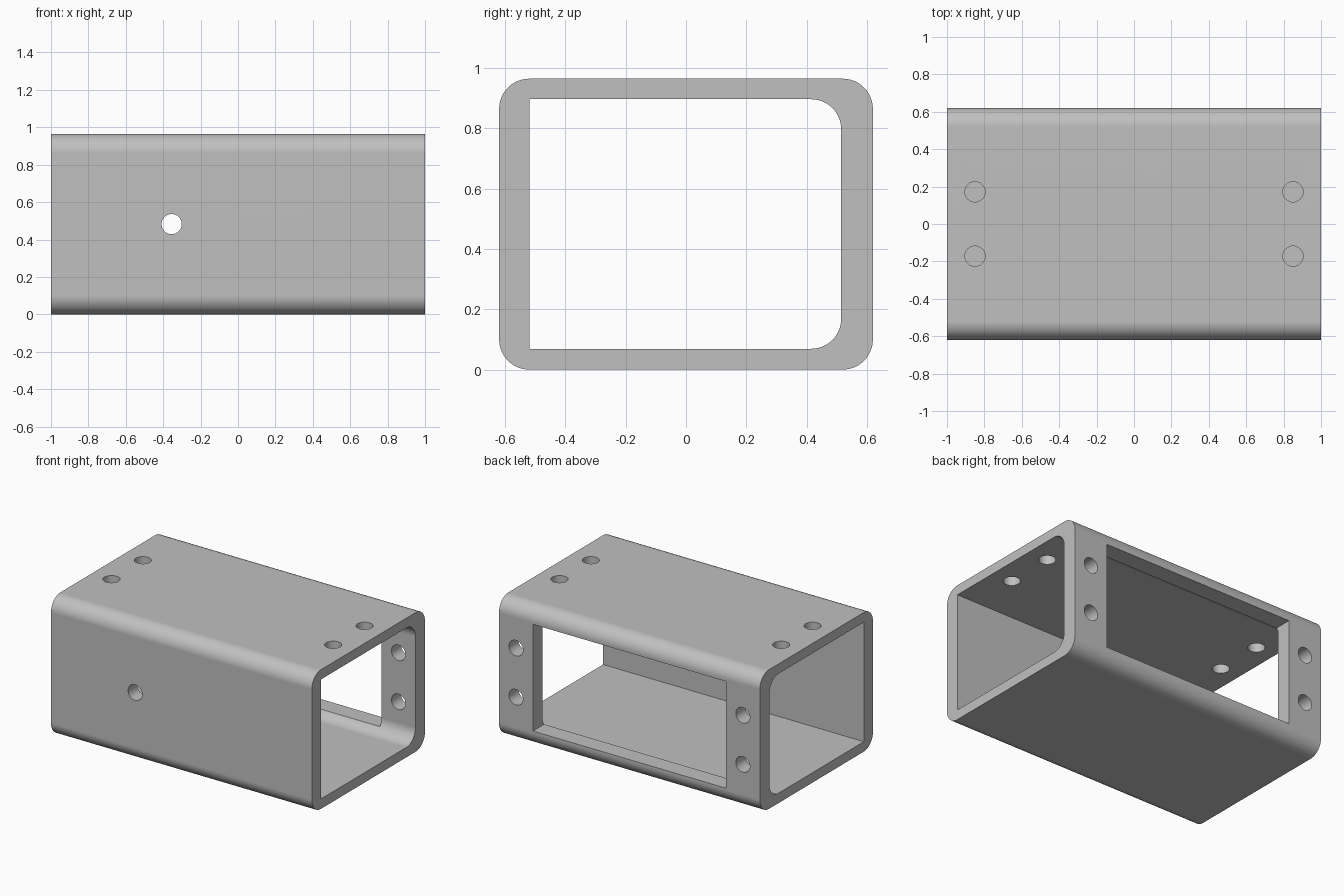
import bpy
import bmesh
from math import cos, sin, pi, radians
from mathutils import Matrix, Vector

if "Cube" in bpy.data.objects:
    bpy.data.objects.remove(bpy.data.objects["Cube"], do_unlink=True)

HEIGHT = 0.965
MID = HEIGHT / 2
HOLE_RADIUS = 0.054

grey = bpy.data.materials.new("plain grey")
grey.use_nodes = True
grey.diffuse_color = (0.53, 0.53, 0.53, 1)
grey.node_tree.nodes["Principled BSDF"].inputs["Base Color"].default_value = (0.53, 0.53, 0.53, 1)


def add_object(name, bm):
    bmesh.ops.recalc_face_normals(bm, faces=bm.faces)
    mesh = bpy.data.meshes.new(name)
    bm.to_mesh(mesh)
    bm.free()
    mesh.materials.append(grey)
    obj = bpy.data.objects.new(name, mesh)
    bpy.context.collection.objects.link(obj)
    return obj


def rounded_outline(y0, y1, z0, z1, front_r, back_r, steps=12):
    """Counter-clockwise y/z outline with separate front and back corner radii."""
    corners = [(y1, z1, -1, -1, back_r), (y0, z1, 1, -1, front_r),
               (y0, z0, 1, 1, front_r), (y1, z0, -1, 1, back_r)]
    points = []
    for i, (y, z, sy, sz, r) in enumerate(corners):
        if r == 0:
            points.append((y, z))
            continue
        for k in range(steps + 1):
            a = (i + k / steps) * pi / 2
            points.append((y + sy * r + r * cos(a), z + sz * r + r * sin(a)))
    return points


def prism(name, outline, half_length):
    bm = bmesh.new()
    face = bm.faces.new([bm.verts.new((-half_length, y, z)) for y, z in outline])
    grown = bmesh.ops.extrude_face_region(bm, geom=[face], use_keep_orig=True)["geom"]
    bmesh.ops.translate(bm, vec=(2 * half_length, 0, 0),
                        verts=[g for g in grown if isinstance(g, bmesh.types.BMVert)])
    return add_object(name, bm)


def hole_cutter(position, axis):
    bm = bmesh.new()
    turn = Vector((0, 0, 1)).rotation_difference(Vector(axis)).to_matrix().to_4x4()
    bmesh.ops.create_cone(bm, cap_ends=True, segments=40, radius1=HOLE_RADIUS,
                          radius2=HOLE_RADIUS, depth=0.3,
                          matrix=Matrix.Translation(position) @ turn)
    return add_object("hole_cutter", bm)


# Tube: rounded outside, bore square at the front and rounded at the back
tube = prism("box_tube", rounded_outline(-0.62, 0.62, 0, HEIGHT, 0.1, 0.1), 1)
cutters = [prism("bore_cutter", rounded_outline(-0.52, 0.515, 0.069, 0.897, 0, 0.1), 1.2)]

# Rectangular window in the back wall
cutters.append(prism("window_cutter", rounded_outline(0.3, 0.8, MID - 0.37, MID + 0.37, 0, 0), 0.74))

# Bolt holes: four in the top, four in the back, one in the front
for sx in (-1, 1):
    for s in (-1, 1):
        cutters.append(hole_cutter((sx * 0.85, s * 0.172, HEIGHT), (0, 0, 1)))
        cutters.append(hole_cutter((sx * 0.87, 0.57, MID + s * 0.17), (0, 1, 0)))
cutters.append(hole_cutter((-0.355, -0.57, MID), (0, 1, 0)))

bpy.ops.object.select_all(action="DESELECT")
tube.select_set(True)
bpy.context.view_layer.objects.active = tube
for cutter in cutters:
    cutter.hide_render = True
    cut = tube.modifiers.new("cut", "BOOLEAN")
    cut.operation = "DIFFERENCE"
    cut.solver = "EXACT"
    cut.object = cutter
    bpy.ops.object.modifier_apply(modifier=cut.name)
    bpy.data.objects.remove(cutter, do_unlink=True)

# Smooth fillets and hole walls, crisp edges elsewhere
bpy.ops.object.shade_smooth_by_angle(angle=radians(30))
weighted = tube.modifiers.new("even_shading", "WEIGHTED_NORMAL")
weighted.keep_sharp = True
